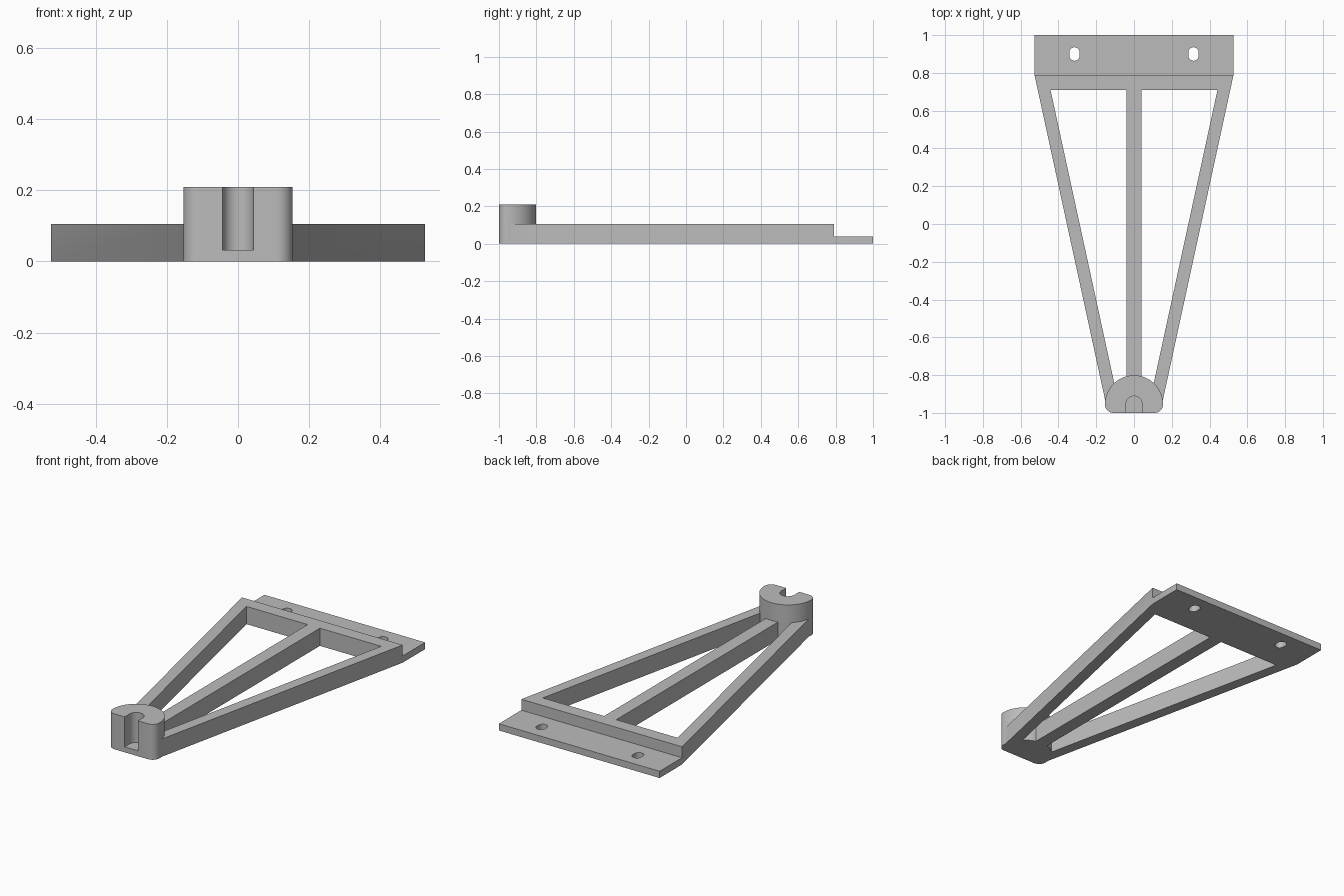
import bpy, bmesh
from math import pi, cos, sin, radians

cube = bpy.data.objects.get("Cube")
if cube:
    bpy.data.objects.remove(cube, do_unlink=True)

grey = bpy.data.materials.new("mid grey")
grey.use_nodes = True
colour = (0.5, 0.5, 0.5, 1)
grey.diffuse_color = colour
grey.node_tree.nodes["Principled BSDF"].inputs["Base Color"].default_value = colour


def arc(cx, cy, r, start, end, steps):
    """Points on a circular arc, angles in degrees."""
    angles = [radians(start + (end - start) * i / steps) for i in range(steps + 1)]
    return [(cx + r * cos(a), cy + r * sin(a)) for a in angles]


def prism(name, outline, z0, z1):
    """Extrude a plan outline from z0 up to z1."""
    bm = bmesh.new()
    base = bm.faces.new([bm.verts.new((x, y, z0)) for x, y in outline])
    top = bmesh.ops.extrude_face_region(bm, geom=[base])["geom"]
    verts = [v for v in top if isinstance(v, bmesh.types.BMVert)]
    bmesh.ops.translate(bm, verts=verts, vec=(0, 0, z1 - z0))
    bmesh.ops.recalc_face_normals(bm, faces=bm.faces)
    mesh = bpy.data.meshes.new(name)
    bm.to_mesh(mesh)
    bm.free()
    mesh.materials.append(grey)
    obj = bpy.data.objects.new(name, mesh)
    bpy.context.collection.objects.link(obj)
    return obj


def combine(target, tool, operation):
    """Apply a boolean and discard the tool object."""
    mod = target.modifiers.new("boolean", "BOOLEAN")
    mod.operation = operation
    mod.solver = "EXACT"
    mod.object = tool
    bpy.context.view_layer.objects.active = target
    bpy.ops.object.modifier_apply(modifier=mod.name)
    bpy.data.objects.remove(tool, do_unlink=True)


# Tapered frame, full height
half = [(0.527, 1), (0.527, 0.79), (0.15, -0.945)]
bracket = prism("bracket_frame", half + [(-x, y) for x, y in reversed(half)], 0, 0.105)

# Thin mounting flange along the back
combine(bracket, prism("flange_step", [(-1, 0.79), (1, 0.79), (1, 1.2), (-1, 1.2)],
                       0.04, 0.3), "DIFFERENCE")

for side in (-1, 1):
    # Long window on each side of the middle rib
    window = [(0.04, 0.71), (0.442, 0.71), (0.092, -0.9), (0.04, -0.9)]
    combine(bracket, prism("window_cutter", [(side * x, y) for x, y in window],
                           -0.1, 0.3), "DIFFERENCE")
    # Elongated screw hole
    x = side * 0.315
    hole = arc(x, 0.909, 0.027, 0, 180, 12) + arc(x, 0.891, 0.027, 180, 360, 12)
    combine(bracket, prism("hole_cutter", hole, -0.1, 0.3), "DIFFERENCE")

# Round-backed socket with softened front corners
socket = prism("socket", arc(0, -0.955, 0.154, 0, 180, 40)
               + arc(-0.109, -0.955, 0.045, 190, 270, 8)
               + arc(0.109, -0.955, 0.045, 270, 350, 8), 0, 0.21)
combine(bracket, socket, "UNION")

# Vertical channel open at the front and top
channel = arc(0, -0.954, 0.043, 0, 180, 20) + [(-0.043, -1.1), (0.043, -1.1)]
combine(bracket, prism("channel_cutter", channel, 0.032, 0.4), "DIFFERENCE")

# Smooth curves with crisp edges
bpy.ops.object.select_all(action="DESELECT")
bracket.select_set(True)
bpy.context.view_layer.objects.active = bracket
bpy.ops.object.shade_smooth_by_angle(angle=pi / 6)
